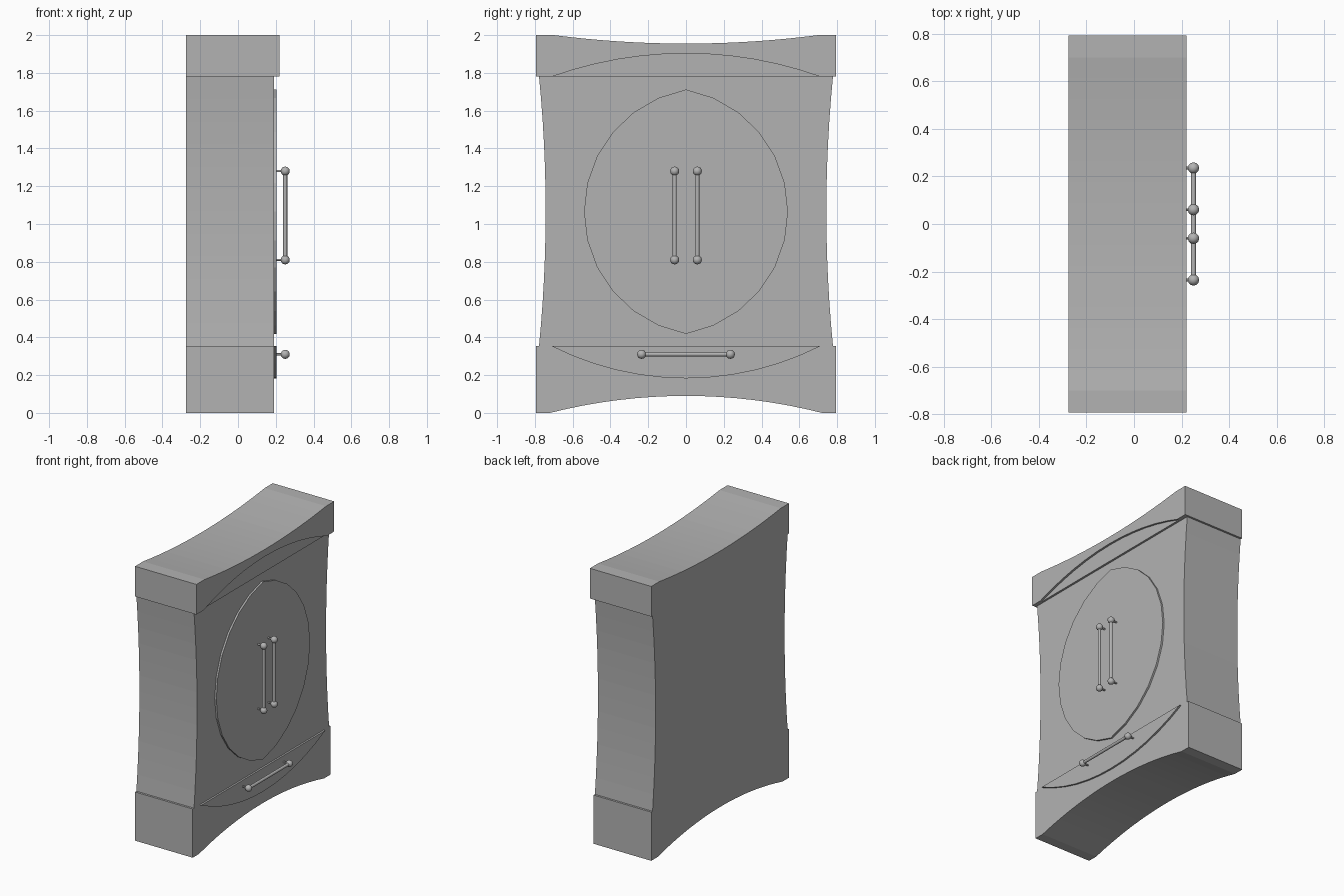
import bpy, bmesh
from math import asin, sin, cos, pi
from mathutils import Vector

if "Cube" in bpy.data.objects:
    bpy.data.objects.remove(bpy.data.objects["Cube"])

grey = bpy.data.materials.new("plain grey")
grey.use_nodes = True
grey.diffuse_color = (0.45, 0.45, 0.45, 1)
grey.node_tree.nodes["Principled BSDF"].inputs["Base Color"].default_value = (0.45, 0.45, 0.45, 1)

BACK, FACE = -0.275, 0.19


def arc(a, b, sag, n=12):
    """Circular arc from a to b, bulging by sag to the left of a->b."""
    a, b = Vector(a), Vector(b)
    chord = b - a
    half, along = chord.length / 2, chord.normalized()
    left = Vector((-along.y, along.x)) * (1 if sag > 0 else -1)
    s = abs(sag)
    r = (half * half + s * s) / (2 * s)
    t = asin(min(1, half / r))
    mid = (a + b) / 2
    return [mid + along * r * sin(u) + left * (r * cos(u) - r + s)
            for u in (-t + 2 * t * i / n for i in range(n + 1))]


def add(name, bm, angle=None):
    bmesh.ops.recalc_face_normals(bm, faces=bm.faces)
    mesh = bpy.data.meshes.new(name)
    bm.to_mesh(mesh)
    bm.free()
    mesh.materials.append(grey)
    ob = bpy.data.objects.new(name, mesh)
    bpy.context.collection.objects.link(ob)
    if angle:
        bpy.ops.object.select_all(action='DESELECT')
        ob.select_set(True)
        bpy.context.view_layer.objects.active = ob
        bpy.ops.object.shade_smooth_by_angle(angle=angle)
    return ob


def slab(name, outline, x0, x1):
    """Extrude a (y, z) outline from x0 to x1."""
    bm = bmesh.new()
    pts = []
    for p in outline:
        p = Vector(p)
        if not pts or (p - pts[-1]).length > 1e-5:
            pts.append(p)
    if (pts[0] - pts[-1]).length < 1e-5:
        pts.pop()
    face = bm.faces.new([bm.verts.new((x0, p.x, p.y)) for p in pts])
    ext = bmesh.ops.extrude_face_region(bm, geom=[face])
    bmesh.ops.translate(bm, vec=(x1 - x0, 0, 0),
                        verts=[v for v in ext["geom"] if isinstance(v, bmesh.types.BMVert)])
    return add(name, bm)


W, LOW, HIGH = 0.793, 0.355, 1.78

# Base with arched underside
slab("base", arc((-0.72, 0), (0.72, 0), 0.09, 16) + [(W, 0), (W, LOW), (-W, LOW), (-W, 0)],
     BACK, FACE)

# Waisted body
slab("body", arc((0.778, LOW), (0.778, HIGH), 0.035) + arc((-0.778, HIGH), (-0.778, LOW), 0.035),
     BACK, FACE)

# Crown with dished top, and a front layer with an arched cut-out
dish = arc((0.7, 2), (-0.7, 2), 0.045, 16)
rim = [(W, HIGH), (W, 2)] + dish + [(-W, 2), (-W, HIGH)]
slab("crown", rim, BACK, 0.205)
slab("crown_fascia", rim + arc((-0.71, HIGH), (0.71, HIGH), 0.123), 0.205, 0.22)

# Raised door panel and drawer front
slab("door_panel", arc((0, 0.418), (0, 1.712), -0.54) + arc((0, 1.712), (0, 0.418), -0.54),
     FACE, 0.203)
slab("drawer_front", arc((-0.715, LOW), (0.715, LOW), -0.172), FACE, 0.203)


def rod(bm, a, b, radius, sides=8):
    a, b = Vector(a), Vector(b)
    d = b - a
    m = d.to_track_quat('Z', 'Y').to_matrix().to_4x4()
    m.translation = (a + b) / 2
    bmesh.ops.create_cone(bm, cap_ends=True, segments=sides, radius1=radius,
                          radius2=radius, depth=d.length, matrix=m)


def handle(name, a, b):
    """Bar between two ball ends, each on a short post."""
    bm = bmesh.new()
    x = 0.25
    ends = [Vector((x, *a)), Vector((x, *b))]
    rod(bm, *ends, 0.011, 12)
    for e in ends:
        ball = bmesh.ops.create_uvsphere(bm, u_segments=12, v_segments=8, radius=0.024)
        bmesh.ops.translate(bm, vec=e, verts=ball["verts"])
        rod(bm, (FACE, e.y, e.z), e, 0.006)
    add(name, bm, pi / 4)


# Handles
handle("left_door_handle", (0.06, 0.81), (0.06, 1.28))
handle("right_door_handle", (-0.06, 0.81), (-0.06, 1.28))
handle("drawer_handle", (-0.235, 0.31), (0.235, 0.31))
